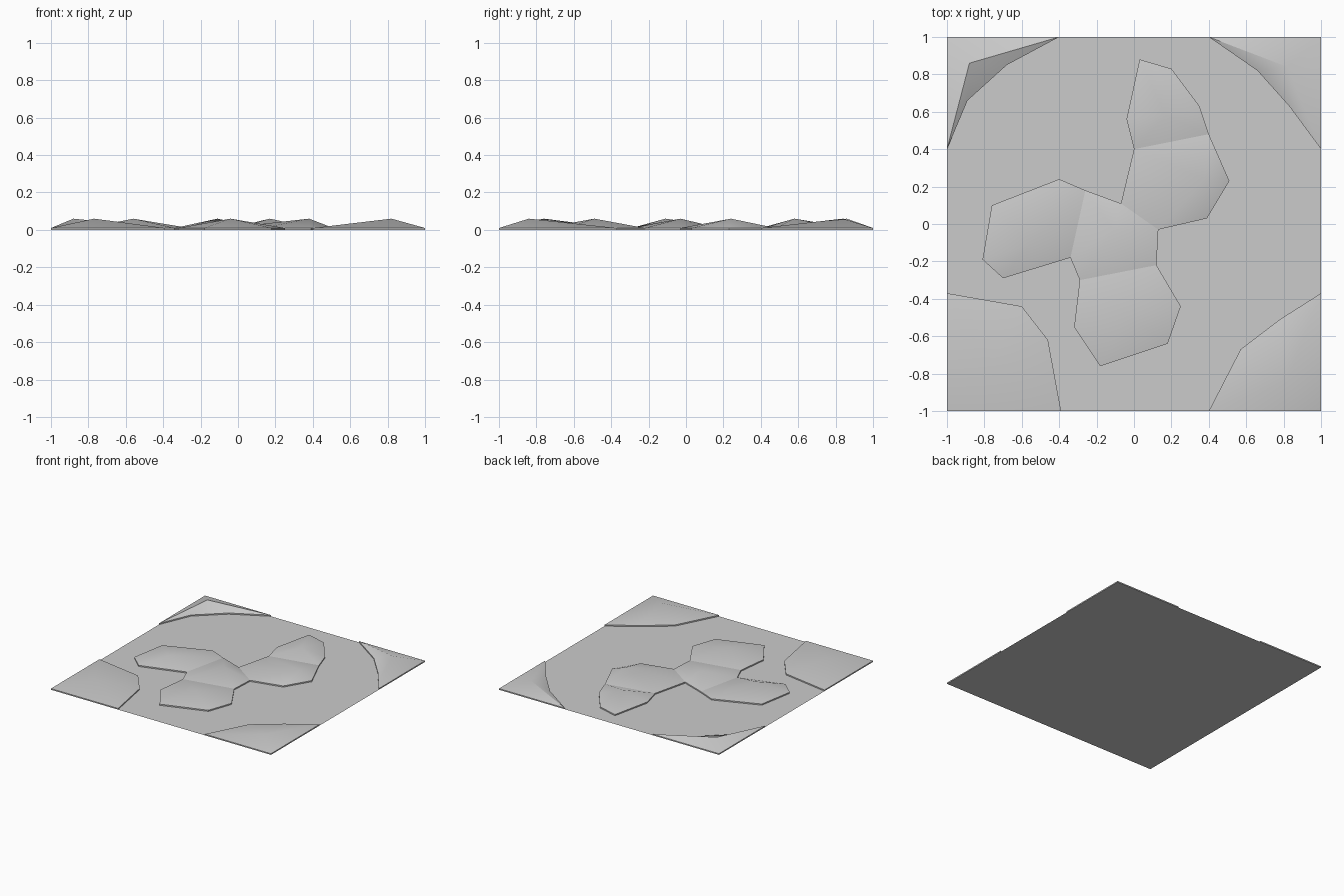
import bpy
import bmesh
from math import radians

cube = bpy.data.objects.get("Cube")
if cube:
    bpy.data.objects.remove(cube, do_unlink=True)

RIM, PEAK = 0.01, 0.06

stone = bpy.data.materials.new("stone_grey")
stone.use_nodes = True
grey = (0.6, 0.6, 0.6, 1)
stone.diffuse_color = grey
stone.node_tree.nodes["Principled BSDF"].inputs["Base Color"].default_value = grey


def finish(name, bm):
    bmesh.ops.recalc_face_normals(bm, faces=bm.faces)
    mesh = bpy.data.meshes.new(name)
    bm.to_mesh(mesh)
    bm.free()
    mesh.materials.append(stone)
    obj = bpy.data.objects.new(name, mesh)
    bpy.context.collection.objects.link(obj)
    return obj


def mound(name, apex, outline):
    """Low faceted mound: a thin skirt below a fan rising to the apex."""
    bm = bmesh.new()
    tip = bm.verts.new((*apex, PEAK))
    rim = [bm.verts.new((x, y, RIM)) for x, y in outline]
    foot = [bm.verts.new((x, y, 0)) for x, y in outline]
    for i in range(len(rim)):
        j = (i + 1) % len(rim)
        bm.faces.new((rim[i], rim[j], tip))
        bm.faces.new((foot[i], foot[j], rim[j], rim[i]))
    obj = finish(name, bm)
    bpy.ops.object.select_all(action='DESELECT')
    obj.select_set(True)
    bpy.context.view_layer.objects.active = obj
    bpy.ops.object.shade_smooth_by_angle(angle=radians(40))


# Flat ground sheet
bm = bmesh.new()
bm.faces.new([bm.verts.new(p) for p in ((-1, -1, 0), (1, -1, 0), (1, 1, 0), (-1, 1, 0))])
ground = finish("ground", bm)
if ground.data.polygons[0].normal.z < 0:
    ground.data.flip_normals()

# Cluster of paving stones, sharing corners where they touch
A, B = (0, .4), (.4, .48)
C, D = (-.07, .11), (.13, -.03)
E, F = (-.26, .18), (-.34, -.18)
G, H = (-.29, -.3), (.12, -.22)
mound("back_stone", (.17, .58), [A, B, (.35, .63), (.2, .83), (.03, .88), (-.04, .56)])
mound("left_stone", (.38, .24), [A, C, D, (.39, .03), (.51, .23), B])
mound("middle_stone", (-.11, -.03), [E, F, G, H, D, C])
mound("right_stone", (-.56, -.11), [E, (-.4, .24), (-.76, .1), (-.81, -.19), (-.7, -.29), F])
mound("front_stone", (-.04, -.49), [G, (-.32, -.55), (-.18, -.76), (.18, -.64), (.25, -.44), H])

# Corner stones, cut off by the tile border
mound("back_right_corner", (-.88, .86), [(-1, 1), (-1, .4), (-.89, .66), (-.68, .85), (-.4, 1)])
mound("back_left_corner", (.82, .84), [(1, 1), (.4, 1), (.66, .82), (.83, .63), (1, .4)])
mound("front_right_corner", (-.77, -.76), [(-1, -1), (-.39, -1), (-.46, -.62), (-.6, -.44), (-1, -.37)])
mound("front_left_corner", (.82, -.84), [(1, -1), (1, -.37), (.78, -.51), (.57, -.67), (.4, -1)])
